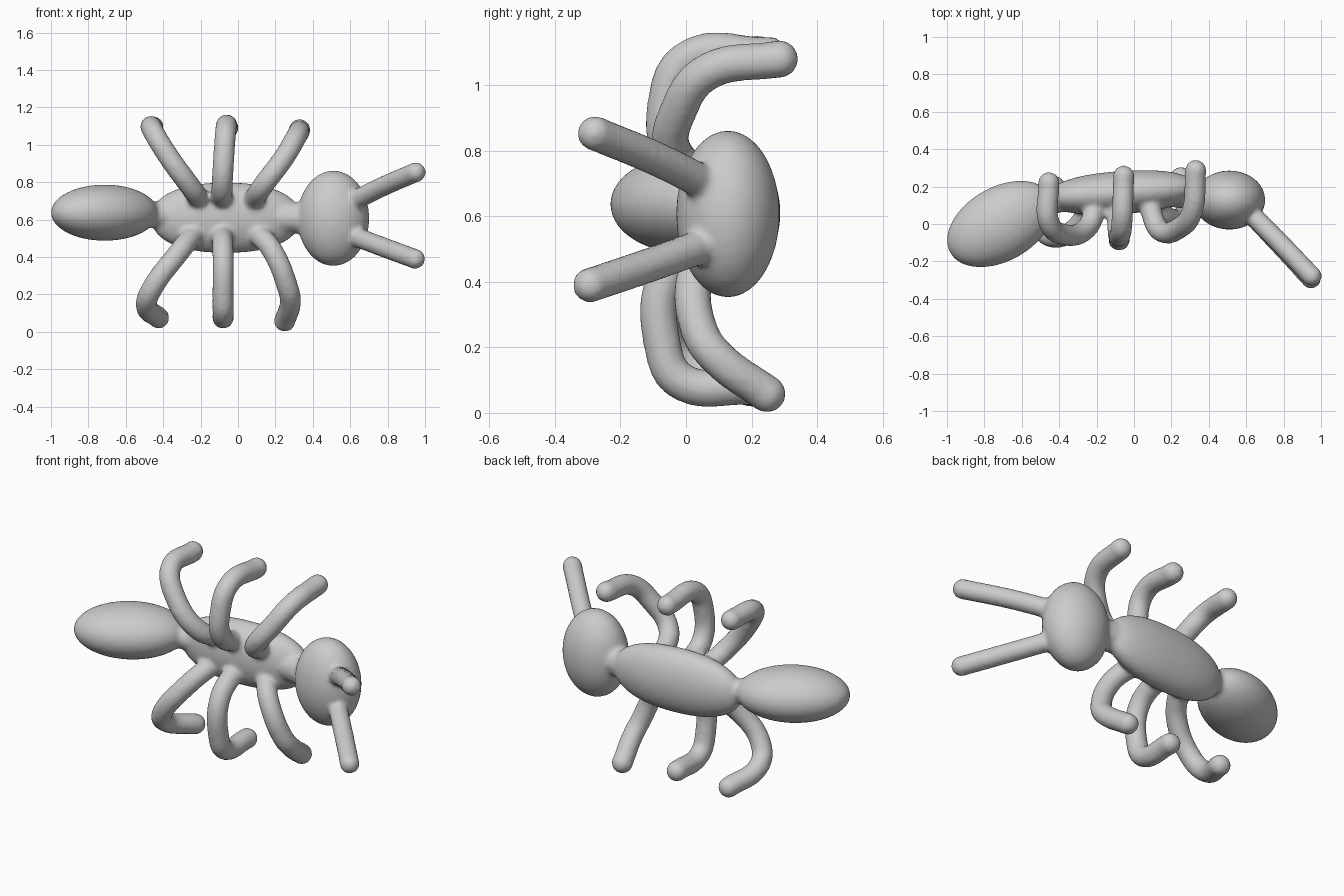
import bpy, bmesh, math
from mathutils import Matrix, Vector

if "Cube" in bpy.data.objects:
    bpy.data.objects.remove(bpy.data.objects["Cube"])

parts = []

def ellipsoid(name, centre, radii, tilt=0.0, power=2.0):
    """Sphere pushed towards a fuller profile by power, scaled, turned about z."""
    bm = bmesh.new()
    bmesh.ops.create_uvsphere(bm, u_segments=40, v_segments=24, radius=1)
    for v in bm.verts:
        r = math.hypot(v.co.y, v.co.z)
        v.co /= (abs(v.co.x) ** power + r ** power) ** (1 / power)
    m = (Matrix.Translation(centre) @ Matrix.Rotation(math.radians(tilt), 4, 'Z')
         @ Matrix.Diagonal((*radii, 1)))
    bm.transform(m)
    me = bpy.data.meshes.new(name)
    bm.to_mesh(me)
    bm.free()
    ob = bpy.data.objects.new(name, me)
    bpy.context.collection.objects.link(ob)
    parts.append(ob)

def limb(name, points, radius):
    """Round tube through the points with ball ends."""
    cu = bpy.data.curves.new(name, 'CURVE')
    cu.dimensions = '3D'
    cu.bevel_depth = radius
    cu.bevel_resolution = 4
    cu.use_fill_caps = True
    sp = cu.splines.new('BEZIER')
    sp.bezier_points.add(len(points) - 1)
    for bp, p in zip(sp.bezier_points, points):
        bp.co = p
        bp.handle_left_type = bp.handle_right_type = 'AUTO'
    ob = bpy.data.objects.new(name, cu)
    bpy.context.collection.objects.link(ob)
    bpy.ops.object.select_all(action='DESELECT')
    ob.select_set(True)
    bpy.context.view_layer.objects.active = ob
    bpy.ops.object.convert(target='MESH')
    parts.append(bpy.context.view_layer.objects.active)
    for p in (points[0], points[-1]):
        ellipsoid(name + "_end", p, (radius,) * 3)

# abdomen, thorax, head and the two waists
ellipsoid("thorax", (-0.065, 0.168, 0.61), (0.40, 0.115, 0.188), 4, 2.3)
ellipsoid("abdomen", (-0.713, 0.0, 0.637), (0.312, 0.198, 0.15), 30)
ellipsoid("head", (0.51, 0.128, 0.607), (0.192, 0.158, 0.255))
limb("rear_waist", [(-0.52, 0.1, 0.63), (-0.36, 0.14, 0.62)], 0.07)
limb("neck", [(0.24, 0.17, 0.61), (0.40, 0.15, 0.61)], 0.085)

# antennae
limb("upper_antenna", [(0.60, 0.08, 0.69), (0.77, -0.09, 0.775), (0.95, -0.278, 0.853)], 0.054)
limb("lower_antenna", [(0.60, 0.08, 0.52), (0.77, -0.10, 0.455), (0.947, -0.292, 0.39)], 0.054)

# six bent legs
legs = {
    "upper_rear_leg": [(-0.20, 0.10, 0.70), (-0.25, -0.02, 0.77), (-0.38, -0.055, 0.95),
                       (-0.455, 0.01, 1.075), (-0.455, 0.22, 1.095)],
    "upper_middle_leg": [(-0.085, 0.10, 0.70), (-0.085, -0.035, 0.78), (-0.075, -0.06, 0.95),
                         (-0.065, 0.005, 1.08), (-0.055, 0.255, 1.09)],
    "upper_front_leg": [(0.08, 0.10, 0.70), (0.14, -0.035, 0.79), (0.245, -0.02, 0.93),
                        (0.31, 0.065, 1.04), (0.33, 0.285, 1.08)],
    "lower_rear_leg": [(-0.23, 0.10, 0.53), (-0.32, -0.03, 0.42), (-0.46, -0.06, 0.23),
                       (-0.49, 0.01, 0.145), (-0.425, 0.20, 0.075)],
    "lower_middle_leg": [(-0.085, 0.10, 0.53), (-0.08, -0.055, 0.42), (-0.08, -0.07, 0.2),
                         (-0.08, -0.02, 0.10), (-0.08, 0.2, 0.08)],
    "lower_front_leg": [(0.10, 0.12, 0.53), (0.18, 0.035, 0.44), (0.265, 0.045, 0.24),
                        (0.28, 0.10, 0.165), (0.25, 0.247, 0.058)],
}
for name, pts in legs.items():
    limb(name, pts, 0.058)

# fuse everything into one soft skin
bpy.ops.object.select_all(action='DESELECT')
for ob in parts:
    ob.select_set(True)
bpy.context.view_layer.objects.active = parts[0]
bpy.ops.object.join()
ant = bpy.context.view_layer.objects.active
ant.name = "ant_body"
rm = ant.modifiers.new("fuse", 'REMESH')
rm.mode = 'VOXEL'
rm.voxel_size = 0.013
rm.use_smooth_shade = True
sm = ant.modifiers.new("soften", 'SMOOTH')
sm.factor = 0.5
sm.iterations = 6
